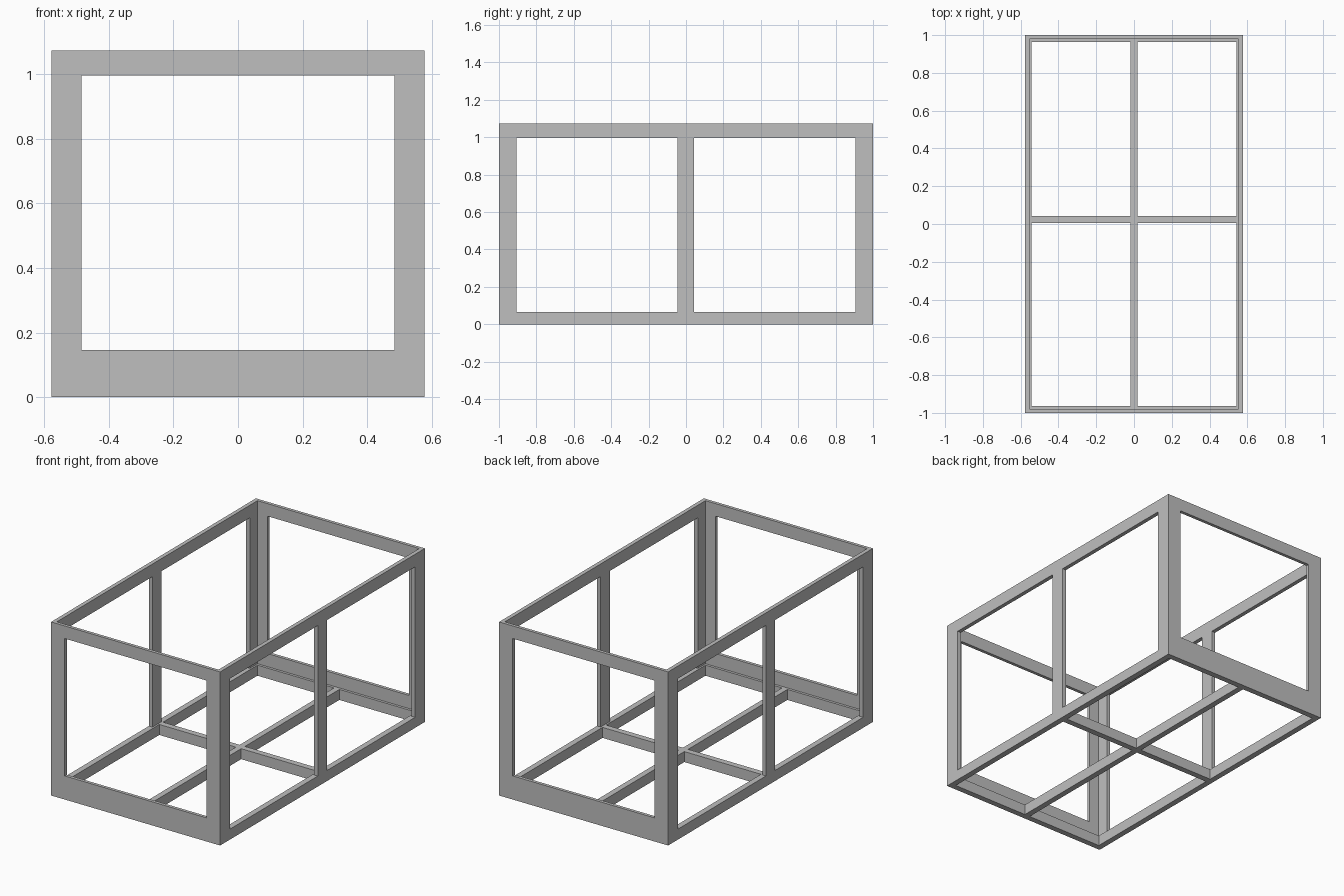
import bpy
import bmesh

if "Cube" in bpy.data.objects:
    bpy.data.objects.remove(bpy.data.objects["Cube"])

# Overall half sizes and stock sizes
X, Y, H = 0.578, 1.0, 1.073
TX, TY = 0.025, 0.02       # plate thickness on the sides and on the ends
TUBE, TUBE_H = 0.036, 0.065  # floor bar width and height
TOP = 0.995                # underside of the upper rails

steel = bpy.data.materials.new("grey_steel")
steel.diffuse_color = (0.52, 0.52, 0.52, 1)
steel.use_nodes = True
steel.node_tree.nodes["Principled BSDF"].inputs["Base Color"].default_value = steel.diffuse_color


def solid(name, outline, z0, z1):
    """Extrude a plan outline from z0 to z1."""
    bm = bmesh.new()
    face = bm.faces.new([bm.verts.new((x, y, z0)) for x, y in outline])
    ext = bmesh.ops.extrude_face_region(bm, geom=[face])
    verts = [v for v in ext["geom"] if isinstance(v, bmesh.types.BMVert)]
    bmesh.ops.translate(bm, verts=verts, vec=(0, 0, z1 - z0))
    bmesh.ops.recalc_face_normals(bm, faces=bm.faces)
    mesh = bpy.data.meshes.new(name)
    bm.to_mesh(mesh)
    bm.free()
    mesh.materials.append(steel)
    obj = bpy.data.objects.new(name, mesh)
    bpy.context.collection.objects.link(obj)
    return obj


def box(name, x0, x1, y0, y1, z0, z1):
    return solid(name, [(x0, y0), (x1, y0), (x1, y1), (x0, y1)], z0, z1)


def ring(name, tx, ty, z0, z1):
    """Rectangular ring of four rails, flush with the outside."""
    for s, side in ((-1, "left"), (1, "right")):
        xs = sorted((s * X, s * (X - tx)))
        box(f"{side}_{name}", *xs, -Y, Y, z0, z1)
    for s, side in ((-1, "front"), (1, "back")):
        ys = sorted((s * Y, s * (Y - ty)))
        box(f"{side}_{name}", -X + tx, X - tx, *ys, z0, z1)


# Floor bars and flat upper rails
ring("floor_rail", TUBE, TUBE, 0, TUBE_H)
ring("top_rail", TX, TY, TOP, H)

# Angle-section corner posts
PX, PY = X - 0.485, Y - 0.905
profile = [(0, 0), (PX, 0), (PX, TY), (TX, TY), (TX, PY), (0, PY)]
for sx, side in ((-1, "left"), (1, "right")):
    for sy, end in ((-1, "front"), (1, "back")):
        pts = [(sx * (X - x), sy * (Y - y)) for x, y in profile]
        solid(f"{end}_{side}_corner_post", pts, TUBE_H, TOP)
    # Flat middle post on each side
    xs = sorted((sx * X, sx * (X - TX)))
    box(f"{side}_middle_post", *xs, -0.046, 0.044, TUBE_H, TOP)

# Upright kick plates above the floor rails at both ends
for s, end in ((-1, "front"), (1, "back")):
    ys = sorted((s * Y, s * (Y - TY)))
    box(f"{end}_kick_plate", -0.485, 0.485, *ys, TUBE_H, 0.146)

# Floor cross: one long bar and two half-width cross bars
W = 0.018
box("floor_long_bar", -W, W, -Y + TUBE, Y - TUBE, 0, TUBE_H)
box("left_floor_cross_bar", -X + TUBE, -W, 0.005, 0.042, 0, TUBE_H)
box("right_floor_cross_bar", W, X - TUBE, 0.005, 0.042, 0, TUBE_H)
